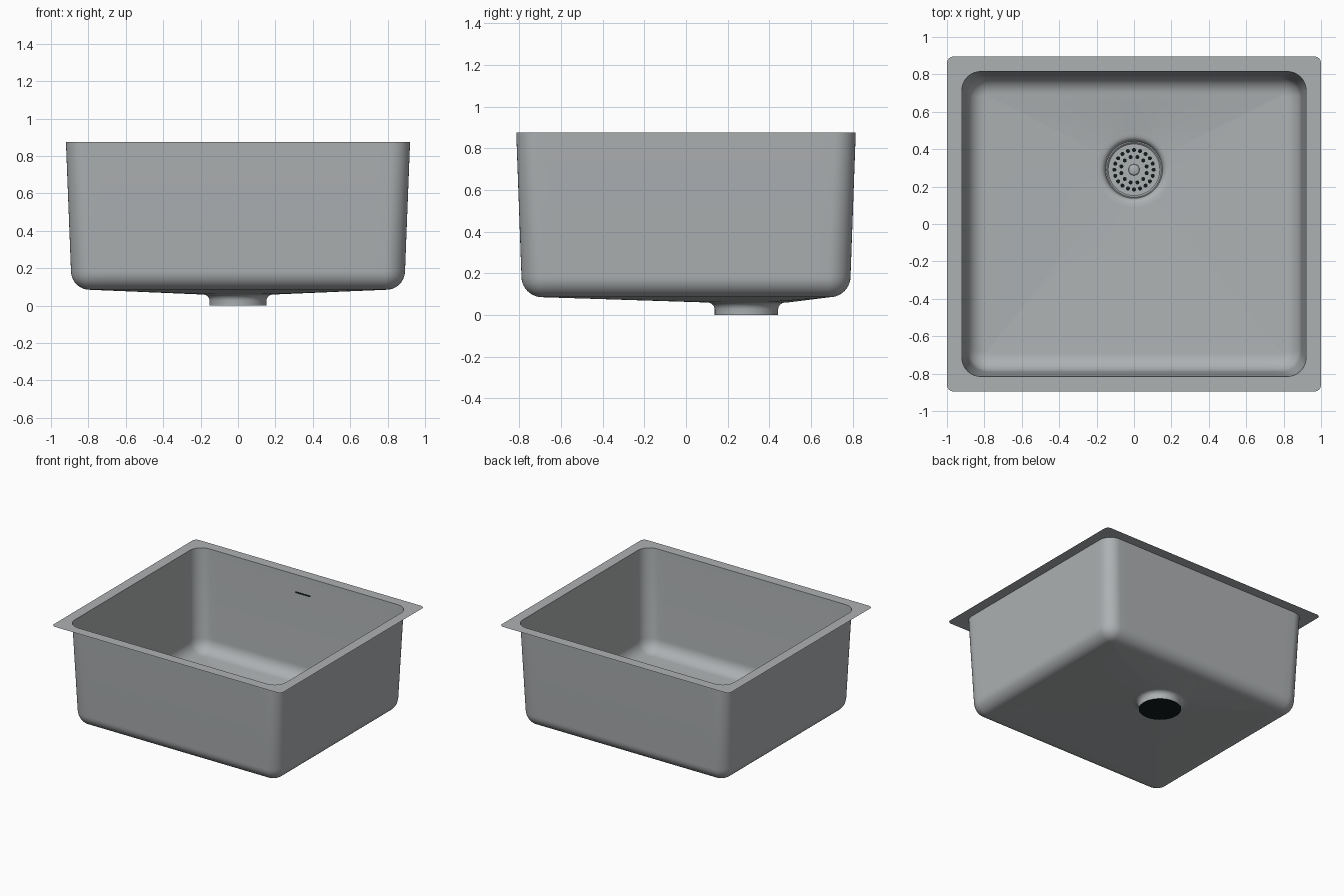
import bpy, bmesh, math
from mathutils import Vector

if "Cube" in bpy.data.objects:
    bpy.data.objects.remove(bpy.data.objects["Cube"])

DRAIN = Vector((0, 0.29, 0))


def material(name, rgb):
    m = bpy.data.materials.new(name)
    m.diffuse_color = (*rgb, 1)
    m.use_nodes = True
    m.node_tree.nodes["Principled BSDF"].inputs["Base Color"].default_value = m.diffuse_color
    return m


STEEL = material("brushed_steel", (0.42, 0.44, 0.45))
DARK = material("dark_opening", (0.006, 0.01, 0.01))


def finish(name, bm, mat, angle=35):
    me = bpy.data.meshes.new(name)
    bm.to_mesh(me)
    bm.free()
    me.materials.append(mat)
    ob = bpy.data.objects.new(name, me)
    bpy.context.collection.objects.link(ob)
    bpy.ops.object.select_all(action='DESELECT')
    ob.select_set(True)
    bpy.context.view_layer.objects.active = ob
    bpy.ops.object.shade_smooth_by_angle(angle=math.radians(angle))
    return ob


def rounded_rect(hx, hy, r, z, arc=10, side=24):
    """Counter-clockwise rounded rectangle with subdivided sides."""
    corners = []
    for k, (sx, sy) in enumerate(((1, 1), (-1, 1), (-1, -1), (1, -1))):
        c = Vector((sx * (hx - r), sy * (hy - r), z))
        corners.append([c + r * Vector((math.cos(a), math.sin(a), 0))
                        for a in (math.pi / 2 * (k + i / arc) for i in range(arc + 1))])
    pts = []
    for k in range(4):
        pts += corners[k]
        a, b = corners[k][-1], corners[(k + 1) % 4][0]
        pts += [a.lerp(b, i / side) for i in range(1, side)]
    return pts


def loft(bm, loops):
    """Skin successive closed loops; inward-going loops face up."""
    rings = [[bm.verts.new(p) for p in loop] for loop in loops]
    for r0, r1 in zip(rings, rings[1:]):
        n = len(r0)
        for i in range(n):
            j = (i + 1) % n
            bm.faces.new((r0[i], r0[j], r1[j], r1[i]))
    return rings


def circle(r, z, n=64):
    return [DRAIN + Vector((r * math.cos(2 * math.pi * i / n),
                            r * math.sin(2 * math.pi * i / n), z)) for i in range(n)]


# Rim, tapered walls, rounded bottom edge and floor falling to the drain
loops = [rounded_rect(1, 0.895, 0.035, 0.875),
         rounded_rect(0.92, 0.815, 0.1, 0.875),
         rounded_rect(0.893, 0.79, 0.105, 0.185)]
for i in range(1, 11):
    a = math.pi / 2 * i / 10
    d = 0.1 * (1 - math.cos(a))
    loops.append(rounded_rect(0.893 - d, 0.79 - d, 0.11 - d, 0.185 - 0.1 * math.sin(a)))
edge = loops[-1]
ring = []
for p in edge:
    d = p - DRAIN
    d.z = 0
    ring.append(DRAIN + d.normalized() * 0.2 + Vector((0, 0, 0.06)))
loops += [[p.lerp(q, t / 6) for p, q in zip(edge, ring)] for t in range(1, 7)]
bm = bmesh.new()
loft(bm, loops)
finish("sink_bowl", bm, STEEL)

# Drain throat: flared collar running down to the outlet
bm = bmesh.new()
profile = [(0.201, 0.0605), (0.18, 0.059), (0.169, 0.055), (0.161, 0.048),
           (0.155, 0.039), (0.152, 0.028), (0.152, 0)]
loft(bm, [circle(r, z) for r, z in profile])
finish("drain_collar", bm, STEEL)

# Dark outlet under the strainer
bm = bmesh.new()
bm.faces.new([bm.verts.new(p) for p in reversed(circle(0.152, 0.0))])
finish("drain_outlet", bm, DARK)

# Strainer plate with a raised lip and a central knob
bm = bmesh.new()
profile = [(0.152, 0.028), (0.146, 0.031), (0.138, 0.024), (0.03, 0.024),
           (0.028, 0.032), (0.022, 0.036)]
rings = loft(bm, [circle(r, z) for r, z in profile])
bm.faces.new(rings[-1])
finish("strainer", bm, STEEL)

# Strainer holes in staggered rings
bm = bmesh.new()
for radius, count, shift in ((0.105, 20, 0), (0.07, 12, 0.5)):
    for i in range(count):
        a = 2 * math.pi * (i + shift) / count
        c = DRAIN + Vector((radius * math.cos(a), radius * math.sin(a), 0.0255))
        bm.faces.new([bm.verts.new(c + 0.011 * Vector((math.cos(t), math.sin(t), 0)))
                      for t in (2 * math.pi * k / 10 for k in range(10))])
finish("strainer_holes", bm, DARK)

# Overflow slot on the inside of the back wall
bm = bmesh.new()
slot = []
for cx, start in ((0.06, -math.pi / 2), (-0.06, math.pi / 2)):
    for i in range(9):
        a = start + math.pi * i / 8
        z = 0.74 + 0.007 * math.sin(a)
        slot.append(Vector((cx + 0.007 * math.cos(a), 0.807 + 0.036 * (z - 0.74), z)))
bm.faces.new([bm.verts.new(p) for p in slot])
finish("overflow_slot", bm, DARK)
